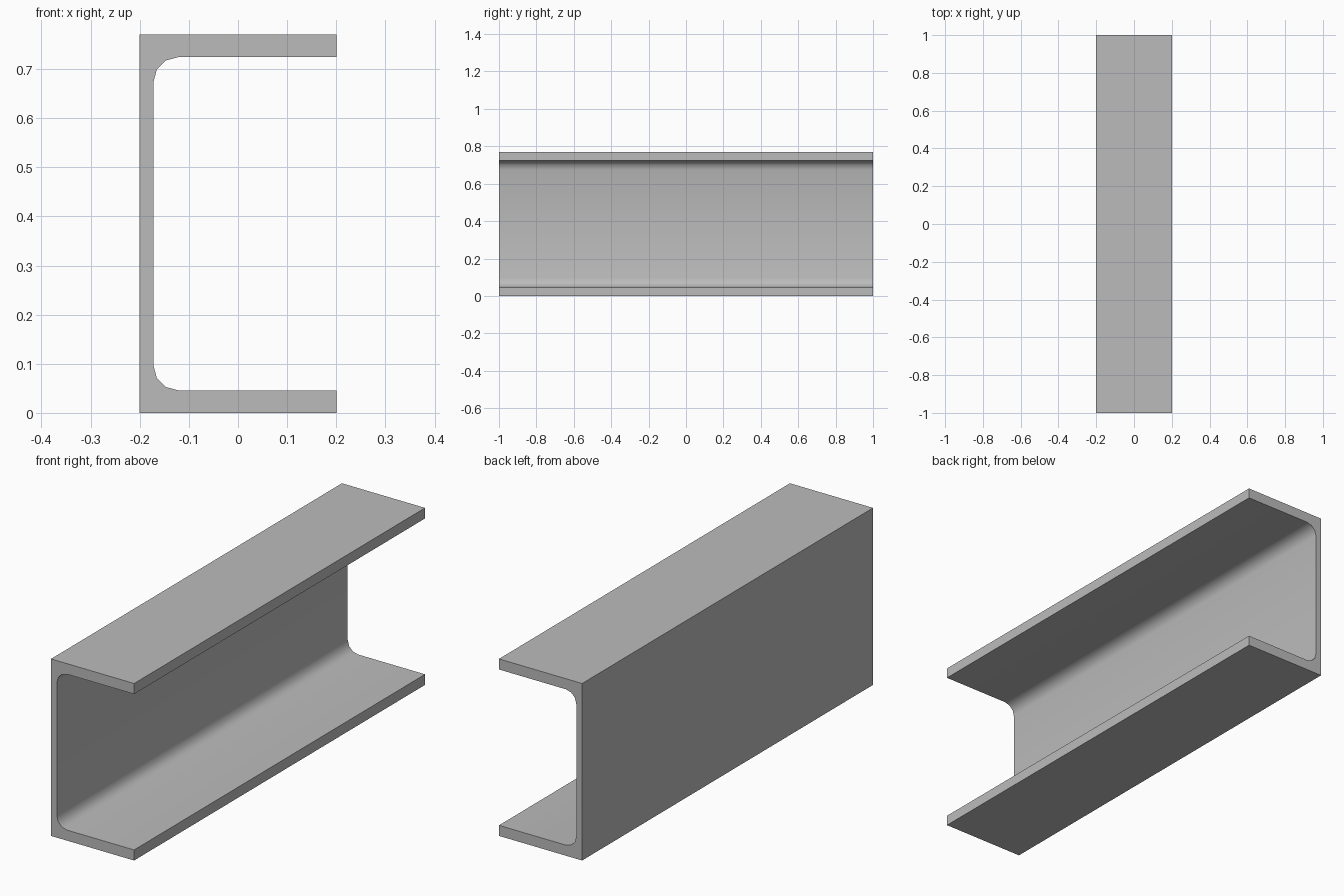
import bpy
import bmesh
from math import cos, sin, pi, radians

cube = bpy.data.objects.get("Cube")
if cube:
    bpy.data.objects.remove(cube, do_unlink=True)

LENGTH, WIDTH, HEIGHT = 2.0, 0.4, 0.77
WEB, FLANGE = 0.028, 0.046
FILLET, STEPS = 0.05, 3

# Plain steel grey
steel = bpy.data.materials.new("steel_grey")
steel.use_nodes = True
grey = (0.5, 0.5, 0.5, 1.0)
steel.diffuse_color = grey
steel.node_tree.nodes["Principled BSDF"].inputs["Base Color"].default_value = grey

# Lower half of the C profile, from mid web outside round to mid web inside
left, right = -WIDTH / 2, WIDTH / 2
inner = left + WEB
lower = [(left, 0), (right, 0), (right, FLANGE)]
for i in range(STEPS + 1):
    a = pi / 2 * i / STEPS
    lower.append((inner + FILLET * (1 - sin(a)), FLANGE + FILLET * (1 - cos(a))))
upper = [(x, HEIGHT - z) for x, z in reversed(lower)]

# Extrude the profile along the beam
bm = bmesh.new()
verts = [bm.verts.new((x, -LENGTH / 2, z)) for x, z in lower + upper]
cap = bm.faces.new(verts)
swept = bmesh.ops.extrude_face_region(bm, geom=[cap], use_keep_orig=True)
moved = [g for g in swept["geom"] if isinstance(g, bmesh.types.BMVert)]
bmesh.ops.translate(bm, verts=moved, vec=(0, LENGTH, 0))
bmesh.ops.recalc_face_normals(bm, faces=bm.faces)

mesh = bpy.data.meshes.new("channel_beam")
bm.to_mesh(mesh)
bm.free()
mesh.materials.append(steel)
beam = bpy.data.objects.new("channel_beam", mesh)
bpy.context.collection.objects.link(beam)

# Smooth fillets, sharp outer edges
bpy.ops.object.select_all(action="DESELECT")
beam.select_set(True)
bpy.context.view_layer.objects.active = beam
bpy.ops.object.shade_smooth_by_angle(angle=radians(40))
